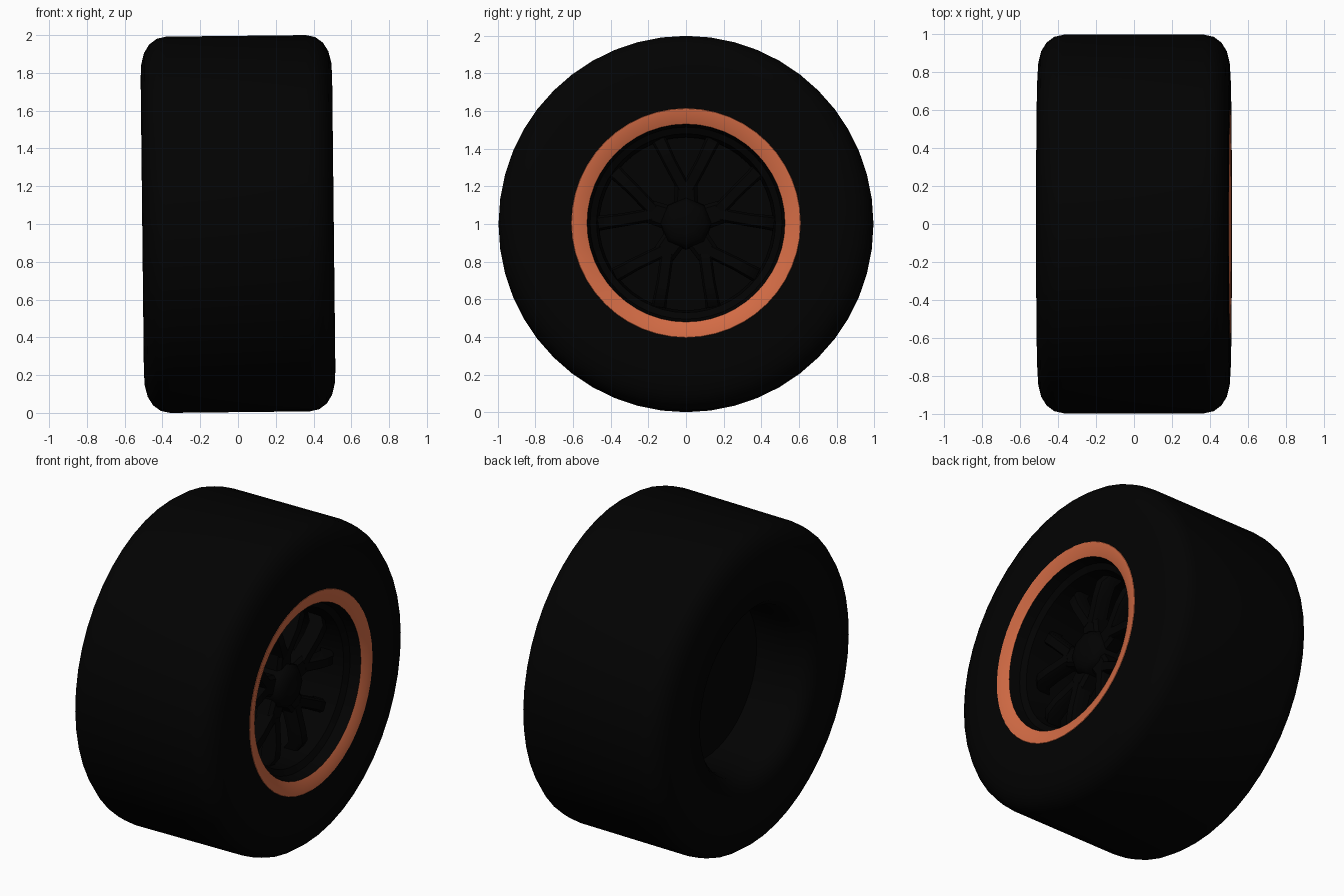
import bpy, bmesh, math
from mathutils import Matrix, Vector

if "Cube" in bpy.data.objects:
    bpy.data.objects.remove(bpy.data.objects["Cube"])

# Whole wheel leans slightly, with its axle along x at z = 1
PLACE = Matrix.Translation((0, 0, 1)) @ Matrix.Rotation(-0.011, 4, 'Y')


def material(name, rgb):
    m = bpy.data.materials.new(name)
    m.diffuse_color = (*rgb, 1)
    m.use_nodes = True
    m.node_tree.nodes["Principled BSDF"].inputs["Base Color"].default_value = m.diffuse_color
    return m


RUBBER = material("rubber_black", (0.0006, 0.0006, 0.0006))
METAL = material("rim_black", (0.0006, 0.0006, 0.0006))
ORANGE = material("ring_orange", (0.66, 0.15, 0.06))


def finish(name, bm, mat, angle=35):
    bmesh.ops.remove_doubles(bm, verts=bm.verts, dist=1e-5)
    bmesh.ops.recalc_face_normals(bm, faces=bm.faces)
    bm.transform(PLACE)
    me = bpy.data.meshes.new(name)
    bm.to_mesh(me)
    bm.free()
    ob = bpy.data.objects.new(name, me)
    bpy.context.collection.objects.link(ob)
    me.materials.append(mat)
    bpy.ops.object.select_all(action='DESELECT')
    ob.select_set(True)
    bpy.context.view_layer.objects.active = ob
    bpy.ops.object.shade_smooth_by_angle(angle=math.radians(angle))
    return ob


def lathe(name, profile, mat, sides=48, closed=False, angle=35):
    """Spin (x, radius) points about the axle."""
    bm = bmesh.new()
    vs = [bm.verts.new((x, 0, r)) for x, r in profile]
    edges = [bm.edges.new(p) for p in zip(vs, vs[1:])]
    if closed:
        edges.append(bm.edges.new((vs[-1], vs[0])))
    bmesh.ops.spin(bm, geom=vs + edges, cent=(0, 0, 0), axis=(1, 0, 0),
                   angle=math.tau, steps=sides)
    return finish(name, bm, mat, angle)


def beam(bm, points, widths, depth):
    """Bevelled bar running through points on the wheel face."""
    pts = [Vector(p) for p in points]
    bev, back = Vector((-0.02, 0, 0)), Vector((-depth, 0, 0))
    rings = []
    for i, (p, w) in enumerate(zip(pts, widths)):
        d = pts[min(i + 1, len(pts) - 1)] - pts[max(i - 1, 0)]
        s = Vector((0, -d.z, d.y)).normalized() * w / 2
        rings.append([bm.verts.new(q) for q in (
            p + s * 0.7, p + s + bev, p + s + back,
            p - s + back, p - s + bev, p - s * 0.7)])
    for r0, r1 in zip(rings, rings[1:]):
        for i in range(6):
            j = (i + 1) % 6
            bm.faces.new((r0[i], r0[j], r1[j], r1[i]))
    bm.faces.new(rings[0])
    bm.faces.new(rings[-1][::-1])


def polar(x, r, deg):
    t = math.radians(deg)
    return (x, r * math.cos(t), r * math.sin(t))


# Tyre: flat tread, rounded shoulders, upright walls, rolled-in back opening
half = [(0.37, 0.996), (0.42, 0.985), (0.46, 0.955), (0.488, 0.91),
        (0.503, 0.85), (0.507, 0.78), (0.505, 0.61)]
lip = [(-0.13, 0.5), (-0.36, 0.5), (-0.44, 0.515), (-0.485, 0.555)]
lathe("tyre", lip + [(-x, r) for x, r in reversed(half)] + half, RUBBER)

# Orange, slightly dished ring around the rim
lathe("rim_ring", [(0.503, 0.612), (0.507, 0.608), (0.502, 0.57), (0.484, 0.526)],
      ORANGE, angle=30)

# Rim barrel with stepped lip, closed by a back plate
lathe("rim_barrel", [(0.484, 0.526), (0.42, 0.51), (0.40, 0.475), (0.14, 0.46),
                     (-0.12, 0.46), (-0.14, 0.5), (-0.14, 0.0)], METAL)

# Five forked spokes, arching outward and down into the rim
bm = bmesh.new()
for i in range(5):
    deg = 90 + 72 * i
    beam(bm, [polar(0.33, 0.06, deg), polar(0.345, 0.23, deg)], (0.13, 0.12), 0.1)
    for s in (-1, 1):
        beam(bm, [polar(0.343, 0.19, deg + s * 4), polar(0.365, 0.34, deg + s * 15),
                  polar(0.365, 0.42, deg + s * 17), polar(0.33, 0.468, deg + s * 18)],
             (0.07, 0.07, 0.075, 0.08), 0.09)
finish("spokes", bm, METAL, 40)

# Domed eight-sided hub cap
lathe("hub_cap", [(0.2, 0.0), (0.2, 0.14), (0.34, 0.135), (0.37, 0.11),
                  (0.385, 0.06), (0.39, 0.0)], METAL, sides=8, angle=50)
